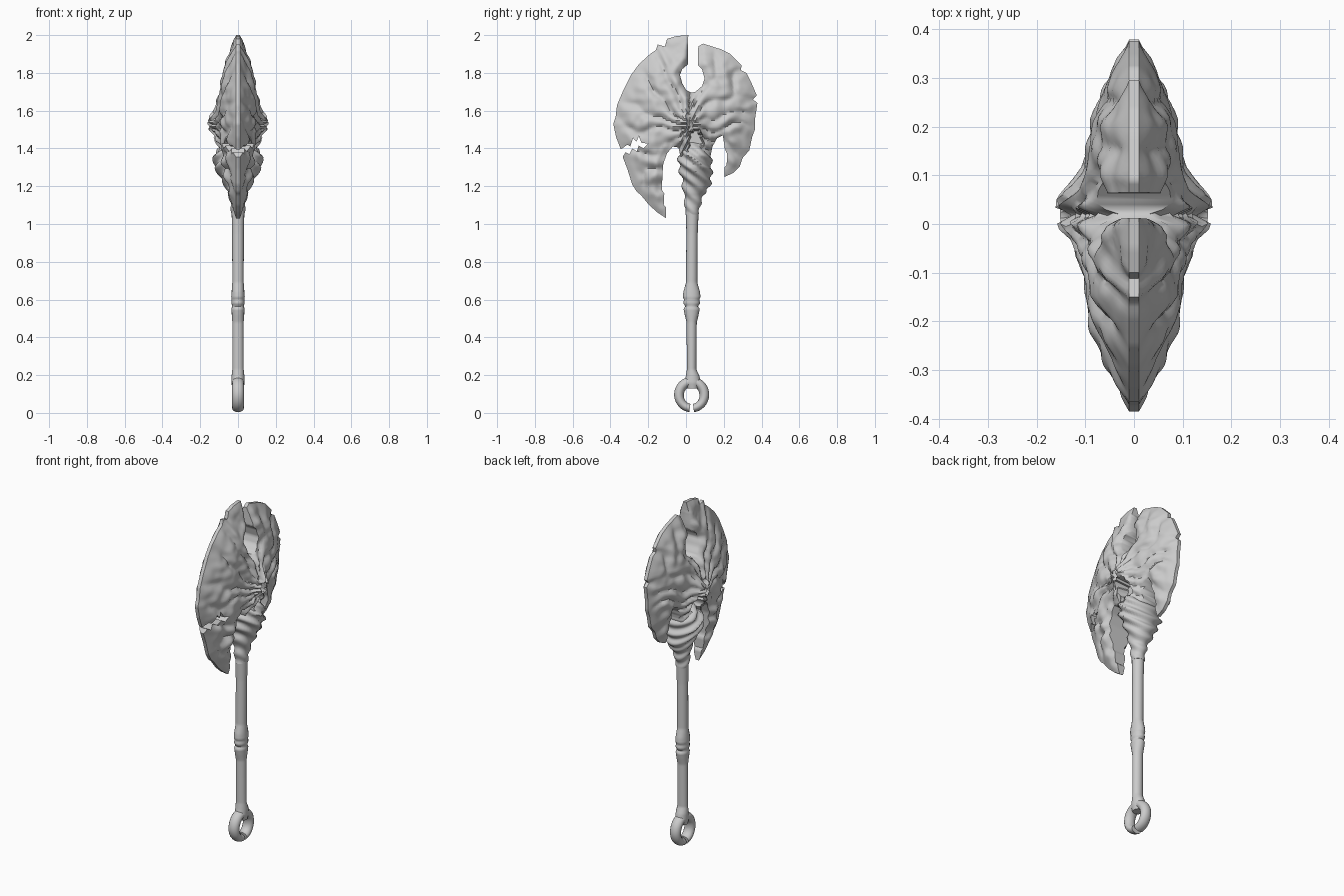
import bpy, bmesh, math
from mathutils import Vector, noise, geometry

if "Cube" in bpy.data.objects:
    bpy.data.objects.remove(bpy.data.objects["Cube"])

# Blade outline in (y, z), split into cutting edges and inner edges
FRONT_UPPER = [(.012, 2), (-.05, 1.995), (-.10, 1.98), (-.112, 1.94), (-.15, 1.95), (-.16, 1.92), (-.19, 1.90),
               (-.25, 1.845), (-.29, 1.79), (-.335, 1.70), (-.365, 1.63), (-.372, 1.57), (-.385, 1.53), (-.37, 1.46),
               (-.345, 1.395)]
CRACK = [(-.31, 1.42), (-.295, 1.41), (-.28, 1.455), (-.262, 1.435), (-.25, 1.465), (-.235, 1.43), (-.2, 1.425),
         (-.225, 1.40), (-.25, 1.415), (-.26, 1.385), (-.285, 1.40), (-.30, 1.37), (-.32, 1.38)]
FRONT_LOWER = [(-.335, 1.355), (-.31, 1.29), (-.285, 1.21), (-.26, 1.17), (-.24, 1.155), (-.195, 1.10), (-.15, 1.06),
               (-.105, 1.03)]
LOWER_INNER = [(-.107, 1.09), (-.118, 1.10), (-.115, 1.16), (-.127, 1.18), (-.125, 1.26), (-.12, 1.32), (-.10, 1.375),
               (-.07, 1.41), (-.04, 1.405), (-.03, 1.36), (.02, 1.33), (.10, 1.32), (.13, 1.36), (.14, 1.41),
               (.165, 1.455), (.195, 1.47), (.205, 1.40), (.218, 1.37), (.215, 1.31), (.203, 1.30)]
BACK_EDGE = [(.205, 1.25), (.25, 1.27), (.285, 1.305), (.30, 1.35), (.335, 1.39), (.35, 1.46), (.365, 1.50),
             (.366, 1.56), (.378, 1.64), (.355, 1.66), (.375, 1.68), (.345, 1.75), (.32, 1.80), (.29, 1.815),
             (.295, 1.84), (.235, 1.90), (.185, 1.925), (.09, 1.955), (.065, 1.94)]
HOLE = [(.063, 1.84), (.085, 1.82), (.098, 1.77), (.085, 1.73), (.05, 1.70), (.03, 1.695), (.0, 1.71), (-.02, 1.745),
        (-.032, 1.79), (-.02, 1.82), (.01, 1.845)]
OUTLINE = FRONT_UPPER + CRACK + FRONT_LOWER + LOWER_INNER + BACK_EDGE + HOLE
CUTTING = [FRONT_UPPER, FRONT_LOWER, BACK_EDGE]


def seg_dist(p, a, b):
    dx, dy = b[0] - a[0], b[1] - a[1]
    t = ((p[0] - a[0]) * dx + (p[1] - a[1]) * dy) / (dx * dx + dy * dy + 1e-12)
    t = min(1, max(0, t))
    return math.hypot(p[0] - a[0] - t * dx, p[1] - a[1] - t * dy)


def line_dist(p, line):
    return min(seg_dist(p, a, b) for a, b in zip(line, line[1:]))


def inside(p, poly):
    r = False
    for a, b in zip(poly, poly[1:] + poly[:1]):
        if (a[1] > p[1]) != (b[1] > p[1]) and p[0] < a[0] + (p[1] - a[1]) * (b[0] - a[0]) / (b[1] - a[1]):
            r = not r
    return r


def interp(table, t):
    # table rows: (t, values...)
    if t <= table[0][0]:
        return table[0][1:]
    for a, b in zip(table, table[1:]):
        if t <= b[0]:
            f = (t - a[0]) / (b[0] - a[0])
            return tuple(u + (v - u) * f for u, v in zip(a[1:], b[1:]))
    return table[-1][1:]


def gauss(d, s):
    return math.exp(-(d / s) ** 2)


BEVEL = [(0, .01), (.03, .028), (.08, .052), (.15, .08), (.28, .1), (.4, .115)]


def half_thickness(y, z):
    p = (y, z)
    d = min(line_dist(p, c) for c in CUTTING)
    h = interp(BEVEL, d)[0]
    fade = min(1, d / .08)
    # rounded inner edges
    di = min(line_dist(p, LOWER_INNER), line_dist(p, HOLE))
    h *= .72 + .28 * min(1, di / .035)
    # fanning wrinkles
    a = math.atan2(z - 1.52, abs(y - .02) + .02)
    n = noise.noise(Vector((y * 7, z * 7, 1)))
    h += fade * .02 * (abs(math.sin(8 * a + 2.6 * n + 5 * d)) - .6)
    h += fade * .010 * noise.noise(Vector((y * 22, z * 22, 4)))
    # flared centre with a vertical crease and ragged socket hollow
    h += .055 * gauss(y - .03, .06) * gauss(z - 1.53, .075)
    if z > 1.5:
        h -= .03 * gauss(y - .018, .01) * fade
    e = math.hypot((y - .05) / .038, (z - 1.425) / .075) + .5 * noise.noise(Vector((y * 45, z * 45, 9)))
    if e < 1:
        h = min(h, .06)
    return max(h, .006)


def finish(bm, name, angle=50):
    bmesh.ops.recalc_face_normals(bm, faces=bm.faces)
    me = bpy.data.meshes.new(name)
    bm.to_mesh(me)
    bm.free()
    ob = bpy.data.objects.new(name, me)
    bpy.context.collection.objects.link(ob)
    bpy.ops.object.select_all(action='DESELECT')
    ob.select_set(True)
    bpy.context.view_layer.objects.active = ob
    bpy.ops.object.shade_smooth_by_angle(angle=math.radians(angle))
    return ob


def build_blade():
    step = .011
    rim = []
    for a, b in zip(OUTLINE, OUTLINE[1:] + OUTLINE[:1]):
        n = max(1, round(math.dist(a, b) / step))
        rim += [(a[0] + (b[0] - a[0]) * i / n, a[1] + (b[1] - a[1]) * i / n) for i in range(n)]
    closed = OUTLINE + OUTLINE[:1]
    pts = list(rim)
    for j in range(92):
        for i in range(72):
            p = (-.39 + (i + .5 * (j % 2)) * step, 1.02 + j * step)
            if inside(p, OUTLINE) and line_dist(p, closed) > .006:
                pts.append(p)
    n = len(rim)
    edges = [(i, (i + 1) % n) for i in range(n)]
    vs, _, fs, *_ = geometry.delaunay_2d_cdt([Vector(p) for p in pts], edges, [], 1, 1e-6)
    hs = [half_thickness(*v) for v in vs]
    bm = bmesh.new()
    right = [bm.verts.new((h, v[0], v[1])) for v, h in zip(vs, hs)]
    left = [bm.verts.new((-h, v[0], v[1])) for v, h in zip(vs, hs)]
    count = {}
    for f in fs:
        bm.faces.new([right[i] for i in f])
        bm.faces.new([left[i] for i in reversed(f)])
        for a, b in zip(f, f[1:] + f[:1]):
            count.setdefault((min(a, b), max(a, b)), []).append((a, b))
    for uses in count.values():
        if len(uses) == 1:
            a, b = uses[0]
            bm.faces.new((right[b], right[a], left[a], left[b]))
    bmesh.ops.delete(bm, geom=[v for v in bm.verts if not v.link_faces], context='VERTS')
    finish(bm, "axe_blades")


def loft(name, rings):
    bm = bmesh.new()
    loops = [[bm.verts.new(p) for p in r] for r in rings]
    for a, b in zip(loops, loops[1:]):
        for i in range(len(a)):
            j = (i + 1) % len(a)
            bm.faces.new((a[i], a[j], b[j], b[i]))
    bm.faces.new(loops[0])
    bm.faces.new(loops[-1])
    return finish(bm, name)


def column(name, table, steps, sides, ridge=0):
    # upright loft; rows: z, centre y, half width y, half width x
    z0, z1 = table[0][0], table[-1][0]
    rings = []
    for k in range(steps + 1):
        z = z0 + (z1 - z0) * k / steps
        cy, ry, rx = interp(table, z)
        ring = []
        for i in range(sides):
            t = math.tau * i / sides
            y = ry * math.sin(t)
            s = 1 + ridge * math.sin(95 * (z + .8 * y))
            ring.append((rx * math.cos(t) * s, cy + y * s, z))
        rings.append(ring)
    loft(name, rings)


build_blade()

# Twisted socket under the blades
column("blade_socket", [(1.05, .03, .034, .034), (1.10, .035, .042, .038), (1.15, .04, .05, .048),
                        (1.20, .055, .072, .068), (1.25, .055, .08, .092), (1.30, .05, .088, .12),
                        (1.36, .045, .085, .125), (1.40, .05, .08, .10), (1.44, .05, .06, .05)], 60, 40, .1)

# Handle with knuckled joint
column("handle", [(.13, .035, .03, .03), (.16, .035, .045, .035), (.195, .035, .036, .034), (.23, .03, .025, .03),
                  (.48, .03, .027, .03), (.52, .03, .037, .033), (.55, .03, .043, .035), (.565, .03, .033, .031),
                  (.58, .03, .045, .035), (.60, .03, .04, .034), (.612, .03, .047, .036), (.64, .03, .044, .034),
                  (.69, .03, .03, .03), (.95, .032, .03, .031), (1.07, .033, .034, .034)], 130, 16)

# Open pommel ring with a gap at the bottom
rings = []
for k in range(49):
    a = math.radians(-82 + 344 * k / 48)
    d = Vector((0, math.cos(a), math.sin(a)))
    thick = .026 - .004 * max(0, -d.z)
    c = Vector((0, .03, .095)) + d * Vector((0, .067 * d.y, .07 * d.z)).length
    rings.append([c + d * thick * math.cos(t) + Vector((.031 * math.sin(t), 0, 0))
                  for t in (math.tau * i / 16 for i in range(16))])
loft("pommel_ring", rings)
